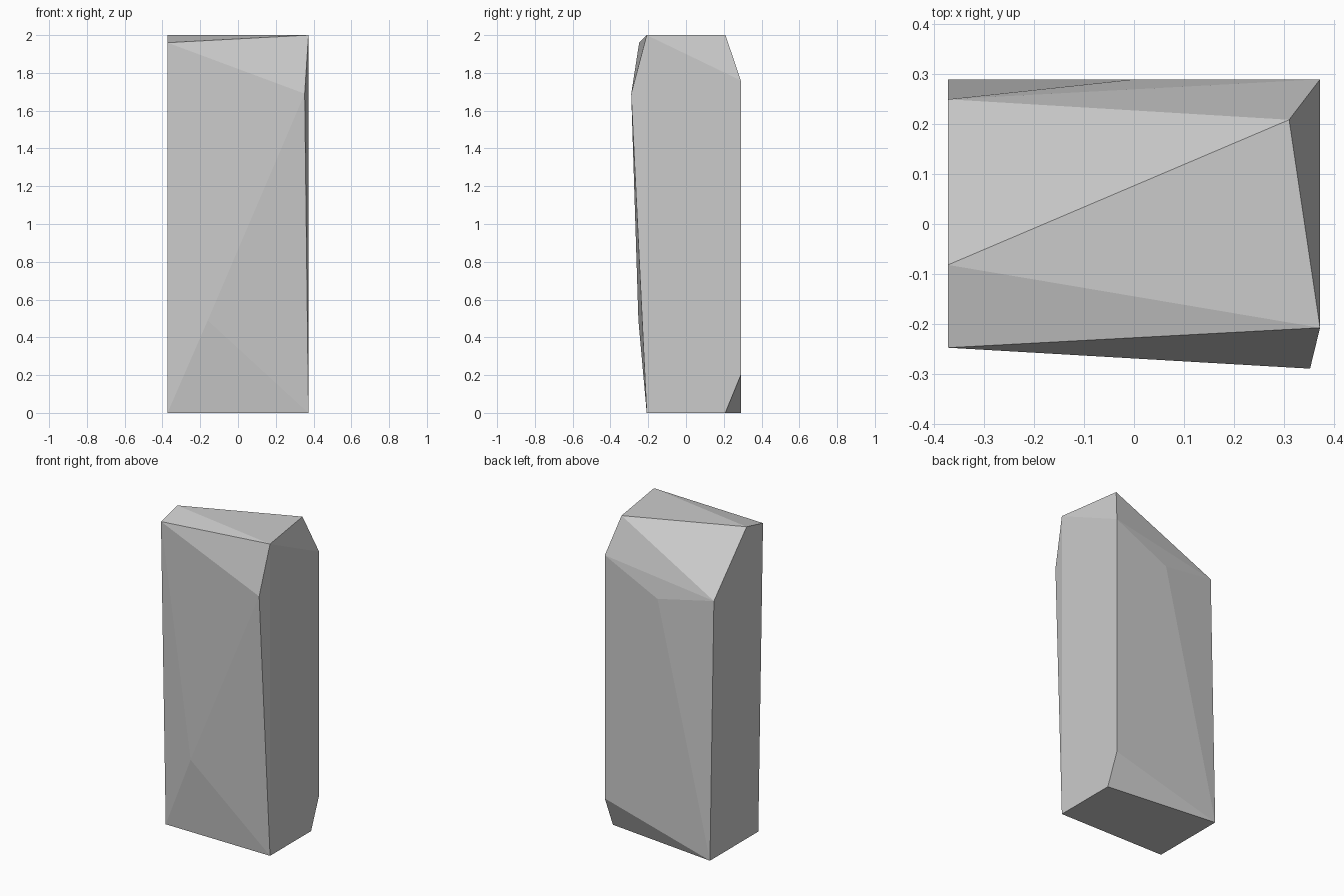
import bpy, bmesh

if "Cube" in bpy.data.objects:
    bpy.data.objects.remove(bpy.data.objects["Cube"])

X, Y = 0.373, 0.29

# Corner points of the chipped stone block
left_side = [(-X, y, z) for y, z in
             [(-0.2, 0), (Y, 0), (0.25, 1.65), (-0.082, 2), (-0.248, 1.96)]]
right_side = [(X, y, z) for y, z in
              [(-0.208, 0), (0.208, 0), (Y, 0.2), (Y, 1.76), (-0.208, 2)]]
chips = [(0.311, 0.209, 2), (0.353, -Y, 1.69),   # top back, upper front
         (0, Y, 1.58), (-0.16, -0.252, 0.49)]    # back ridge, lower front

# Stone is the convex skin around those corners
bm = bmesh.new()
for p in left_side + right_side + chips:
    bm.verts.new(p)
bmesh.ops.convex_hull(bm, input=bm.verts[:])
bmesh.ops.recalc_face_normals(bm, faces=bm.faces[:])

mesh = bpy.data.meshes.new("stone_pillar")
bm.to_mesh(mesh)
bm.free()
bpy.context.collection.objects.link(bpy.data.objects.new("stone_pillar", mesh))
